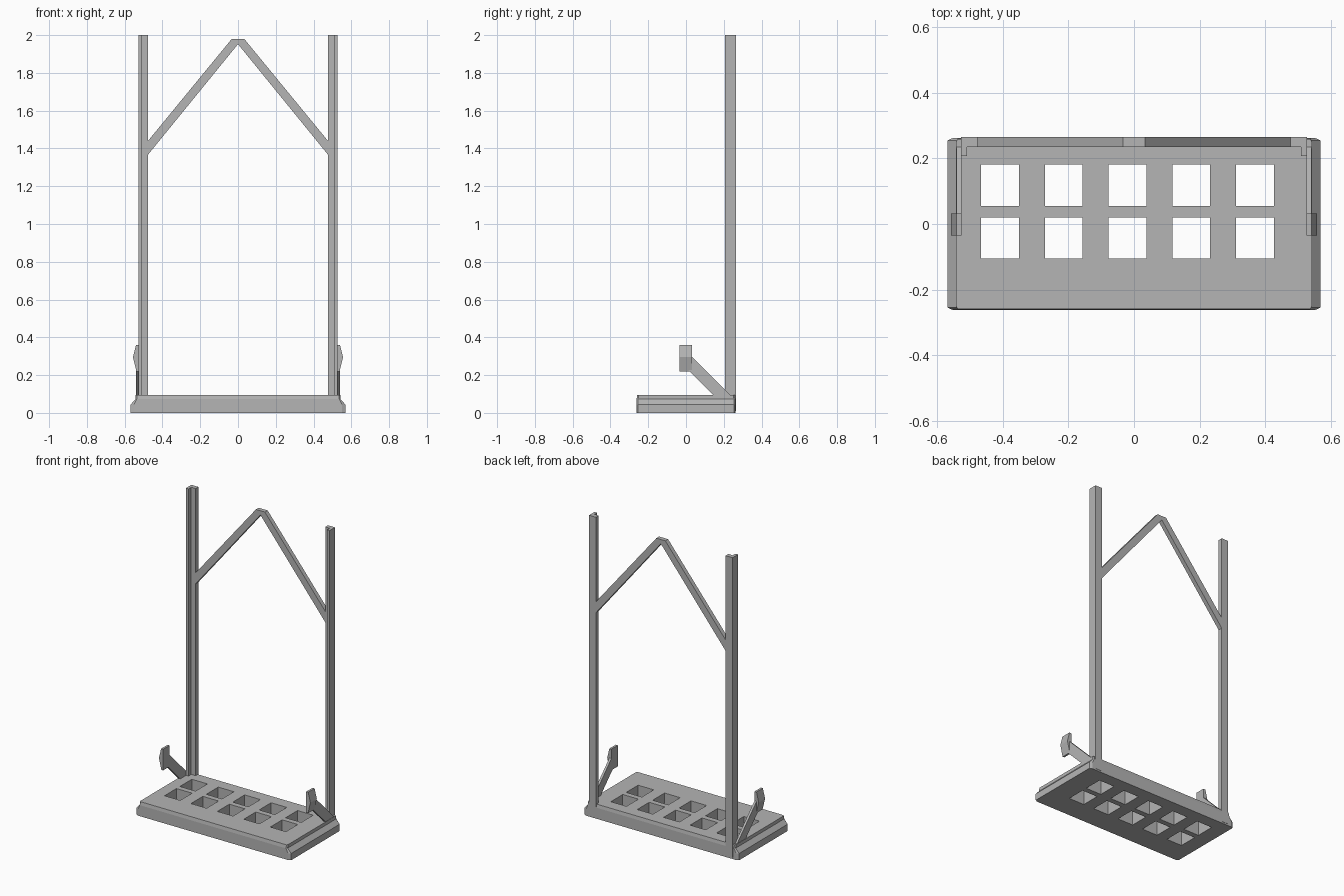
import bpy
import bmesh
from mathutils import Vector

default = bpy.data.objects.get("Cube")
if default:
    bpy.data.objects.remove(default, do_unlink=True)

GREY = (0.46, 0.46, 0.46, 1.0)
metal = bpy.data.materials.new("plain grey")
metal.use_nodes = True
metal.diffuse_color = GREY
metal.node_tree.nodes["Principled BSDF"].inputs["Base Color"].default_value = GREY


def finish(name, bm):
    bmesh.ops.recalc_face_normals(bm, faces=bm.faces)
    mesh = bpy.data.meshes.new(name)
    bm.to_mesh(mesh)
    bm.free()
    mesh.materials.append(metal)
    obj = bpy.data.objects.new(name, mesh)
    bpy.context.collection.objects.link(obj)
    return obj


def prism(name, outline, axis, start, end):
    """Extrude a 2D outline along one axis (the other two keep x, y, z order)."""
    def place(point):
        co = list(point)
        co.insert(axis, start)
        return co
    bm = bmesh.new()
    face = bm.faces.new([bm.verts.new(place(p)) for p in outline])
    moved = bmesh.ops.extrude_face_region(bm, geom=[face])["geom"]
    shift = Vector((0, 0, 0))
    shift[axis] = end - start
    bmesh.ops.translate(bm, vec=shift, verts=[v for v in moved if isinstance(v, bmesh.types.BMVert)])
    return finish(name, bm)


# Base: chamfered corners, sides sloping in above a lower flange
def ring(bm, half_x, half_y, z, cut_x=0.018, cut_y=0.008):
    quarter = [(half_x, half_y - cut_y), (half_x - cut_x, half_y)]
    pts = quarter + [(-x, y) for x, y in reversed(quarter)]
    pts += [(-x, -y) for x, y in pts]
    return [bm.verts.new((x, y, z)) for x, y in pts]


bm = bmesh.new()
rings = [ring(bm, 0.568, 0.262, 0.0), ring(bm, 0.568, 0.262, 0.045),
         ring(bm, 0.542, 0.262, 0.073, 0.006), ring(bm, 0.542, 0.258, 0.095, 0.006)]
for low, high in zip(rings, rings[1:]):
    for i in range(len(low)):
        j = (i + 1) % len(low)
        bm.faces.new((low[i], low[j], high[j], high[i]))
bm.faces.new(rings[0])
bm.faces.new(rings[-1])
base = finish("base_plate", bm)

# Two rows of five square openings cut through the base
bm = bmesh.new()
for column in range(5):
    for y, depth in ((0.118, 0.125), (-0.043, 0.125)):
        box = bmesh.ops.create_cube(bm, size=1)["verts"]
        bmesh.ops.scale(bm, vec=(0.115, depth, 0.4), verts=box)
        bmesh.ops.translate(bm, vec=(-0.408 + 0.194 * column, y, 0.05), verts=box)
cutter = finish("opening_cutter", bm)
cutter.hide_render = True
cut = base.modifiers.new("openings", "BOOLEAN")
cut.object = cutter
cut.solver = "EXACT"
bpy.context.view_layer.objects.active = base
bpy.ops.object.modifier_apply(modifier=cut.name)
bpy.data.objects.remove(cutter, do_unlink=True)

# Mirrored parts: angle-section posts and side arms with wedge heads
for side, s in (("left", 1), ("right", -1)):
    angle = [(0.527, 0.207), (0.527, 0.264), (0.476, 0.264),
             (0.476, 0.235), (0.508, 0.235), (0.508, 0.207)]
    prism(side + "_post", [(s * x, y) for x, y in angle], 2, 0.01, 2.0)

    arm = [(0.165, 0.075), (0.255, 0.075), (0.02, 0.31), (0.0, 0.24)]
    prism(side + "_arm", arm, 0, s * 0.525, s * 0.54)

    head = [(0.525, 0.22), (0.538, 0.22), (0.556, 0.295), (0.54, 0.36), (0.525, 0.36)]
    prism(side + "_arm_head", [(s * x, z) for x, z in head], 1, -0.035, 0.032)

# Peaked brace between the posts
brace = [(-0.478, 1.365), (0, 1.952), (0.478, 1.365), (0.478, 1.438),
         (0.033, 1.98), (-0.033, 1.98), (-0.478, 1.438)]
prism("peaked_brace", brace, 1, 0.235, 0.264)
